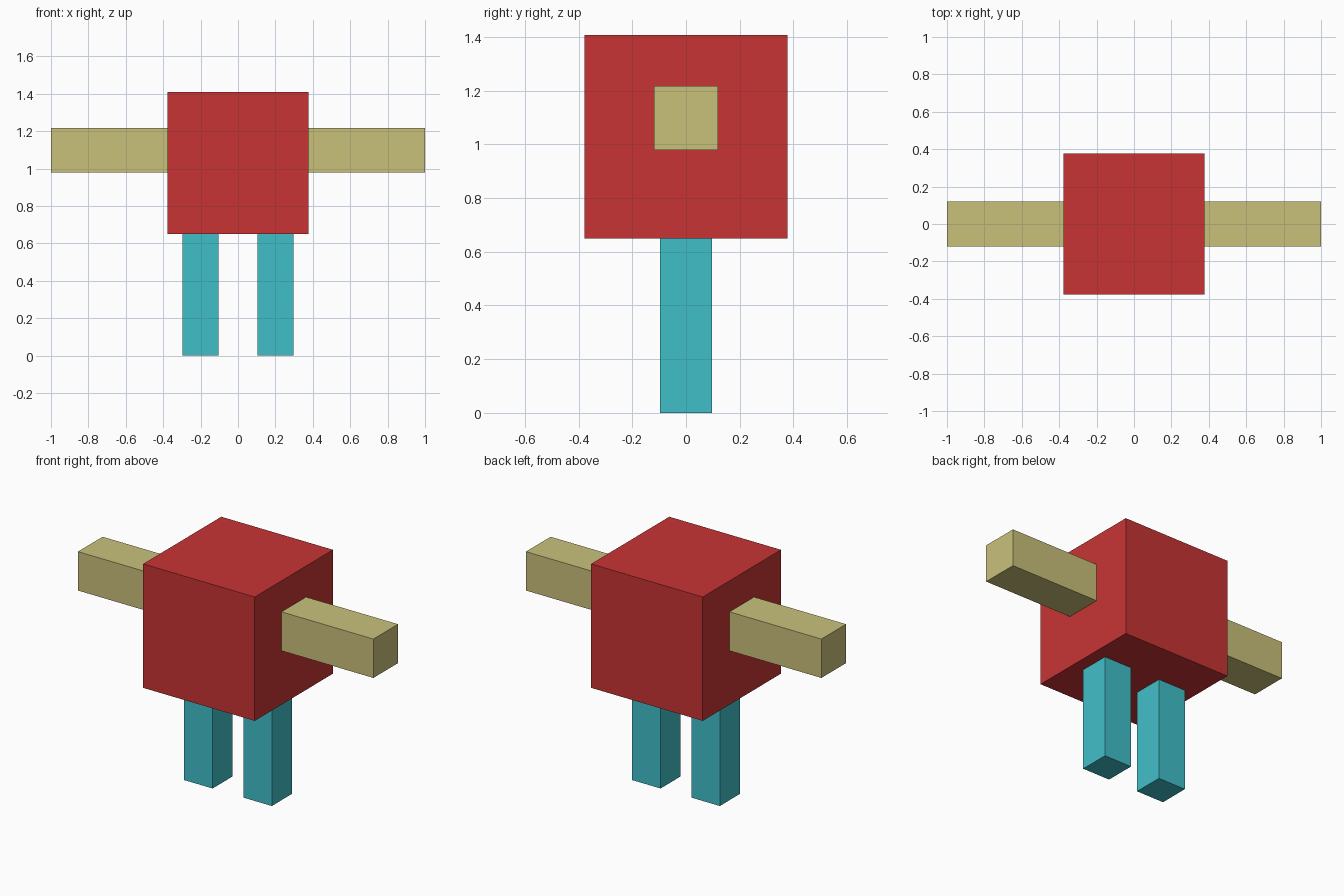
import bpy

if "Cube" in bpy.data.objects:
    bpy.data.objects.remove(bpy.data.objects["Cube"])


def material(name, rgb):
    m = bpy.data.materials.new(name)
    m.diffuse_color = (*rgb, 1.0)
    m.use_nodes = True
    m.node_tree.nodes["Principled BSDF"].inputs["Base Color"].default_value = m.diffuse_color
    return m


def box(name, lo, hi, mat):
    """Flat-shaded box between two opposite corners."""
    centre = [(a + b) / 2 for a, b in zip(lo, hi)]
    bpy.ops.mesh.primitive_cube_add(size=1, location=centre)
    ob = bpy.context.object
    ob.name = name
    ob.scale = [b - a for a, b in zip(lo, hi)]
    bpy.ops.object.transform_apply(location=False, rotation=False, scale=True)
    ob.data.materials.append(mat)
    return ob


red = material("red", (0.578, 0.034, 0.034))
khaki = material("khaki", (0.584, 0.533, 0.198))
teal = material("turquoise", (0.053, 0.521, 0.584))

# Cube body
box("body", (-0.378, -0.378, 0.65), (0.378, 0.378, 1.408), red)

# Arms and legs, one of each per side
for side, s in (("left", -1), ("right", 1)):
    x0, x1 = sorted((s * 0.378, s * 1.0))
    box(side + "_arm", (x0, -0.119, 0.98), (x1, 0.119, 1.218), khaki)
    x0, x1 = sorted((s * 0.104, s * 0.297))
    box(side + "_leg", (x0, -0.097, 0.0), (x1, 0.097, 0.65), teal)
